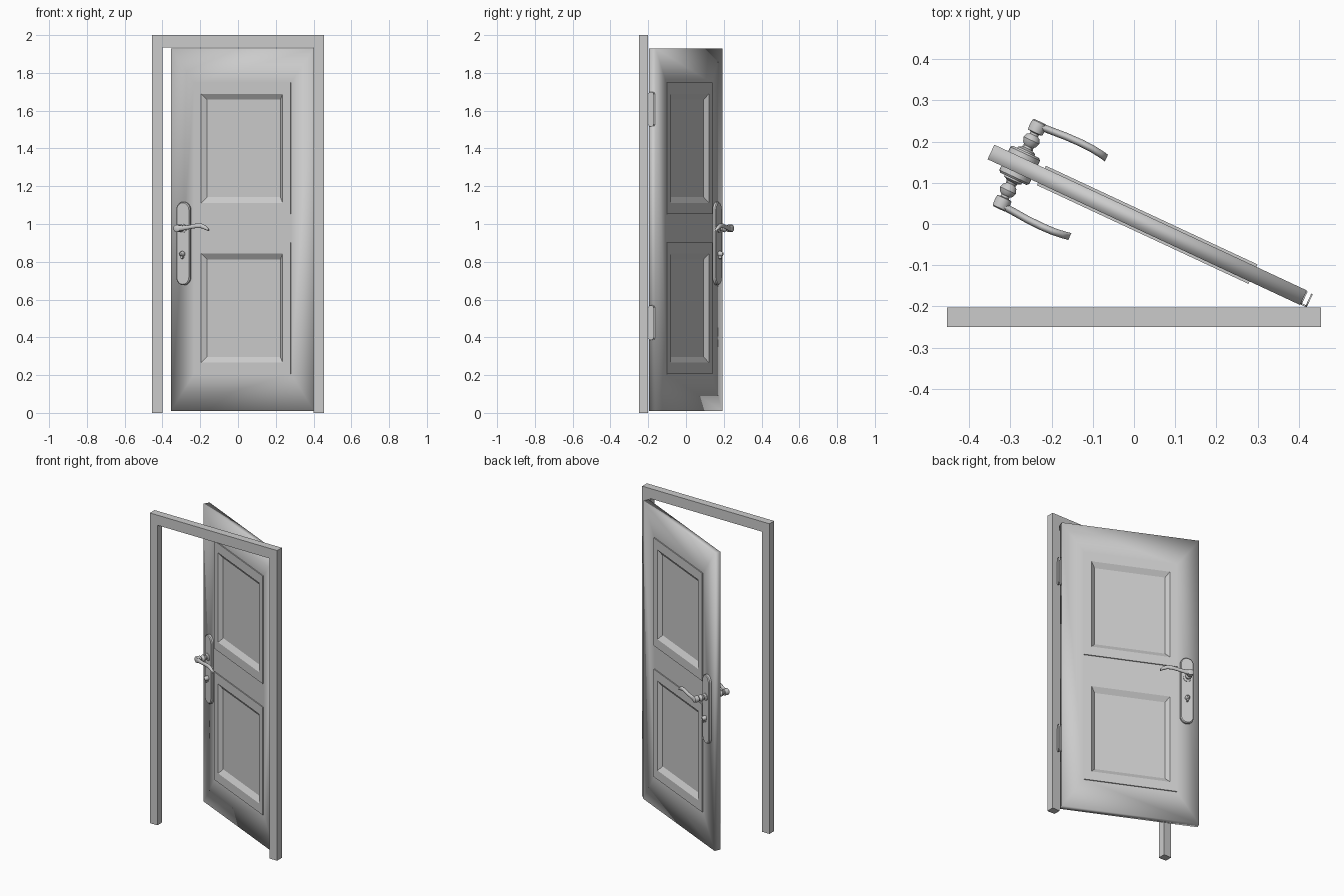
import bpy, bmesh, math
from mathutils import Matrix, Vector

cube = bpy.data.objects.get("Cube")
if cube:
    bpy.data.objects.remove(cube, do_unlink=True)

grey = bpy.data.materials.new("plain_grey")
grey.use_nodes = True
grey.diffuse_color = (0.6, 0.6, 0.6, 1)
grey.node_tree.nodes["Principled BSDF"].inputs["Base Color"].default_value = (0.6, 0.6, 0.6, 1)

# Placement of the open door leaf; its own x runs towards the hinges
OPEN = Matrix.Translation((0.032, -0.002, 0)) @ Matrix.Rotation(math.radians(-25), 4, 'Z')


def finish(name, bm, matrix=OPEN, smooth=None):
    bmesh.ops.recalc_face_normals(bm, faces=bm.faces)
    mesh = bpy.data.meshes.new(name)
    bm.to_mesh(mesh)
    bm.free()
    mesh.materials.append(grey)
    obj = bpy.data.objects.new(name, mesh)
    bpy.context.collection.objects.link(obj)
    obj.matrix_world = matrix
    if smooth:
        bpy.ops.object.select_all(action='DESELECT')
        obj.select_set(True)
        bpy.context.view_layer.objects.active = obj
        bpy.ops.object.shade_smooth_by_angle(angle=math.radians(smooth))
    return obj


def loft(name, rings, **options):
    """Closed solid through a list of equal-length rings."""
    bm = bmesh.new()
    loops = [[bm.verts.new(p) for p in ring] for ring in rings]
    for a, b in zip(loops, loops[1:]):
        for i in range(len(a)):
            j = (i + 1) % len(a)
            bm.faces.new((a[i], a[j], b[j], b[i]))
    bm.faces.new(loops[0])
    bm.faces.new(loops[-1])
    return finish(name, bm, **options)


def rect(half_x, z0, z1, y):
    return [(-half_x, y, z0), (half_x, y, z0), (half_x, y, z1), (-half_x, y, z1)]


def capsule(radius, z0, z1, steps=12):
    """Upright stadium outline as (across, z) pairs."""
    pts = []
    for cz, start in ((z1 - radius, 0), (z0 + radius, math.pi)):
        for i in range(steps + 1):
            a = start + math.pi * i / steps
            pts.append((radius * math.cos(a), cz + radius * math.sin(a)))
    return pts


def circle(n=24):
    return [(math.cos(2 * math.pi * i / n), math.sin(2 * math.pi * i / n)) for i in range(n)]


def lathe(name, profile, x, z, side):
    """Turned part about the door's thickness direction."""
    loft(name, [[(x + r * c, side * d, z + r * s) for c, s in circle()] for r, d in profile],
         smooth=40)


# Door frame: one upside-down U outline
outline = [(-0.454, 0), (-0.454, 2), (0.454, 2), (0.454, 0),
           (0.4, 0), (0.4, 1.935), (-0.4, 1.935), (-0.4, 0)]
loft("door_frame", [[(x, y, z) for x, z in outline] for y in (-0.25, -0.202)],
     matrix=Matrix.Identity(4))

# Door slab with two panel openings, softly shaded over its edges
HALF, THICK, BOTTOM, TOP = 0.418, 0.0195, 0.01, 1.93
PANEL = 0.283
PANELS = {"lower": (0.207, 0.902), "upper": (1.053, 1.748)}
bm = bmesh.new()
outer = []
for y in (-THICK, THICK):
    o = [bm.verts.new(p) for p in rect(HALF, BOTTOM, TOP, y)]
    lo = [bm.verts.new(p) for p in rect(PANEL, *PANELS["lower"], y)]
    up = [bm.verts.new(p) for p in rect(PANEL, *PANELS["upper"], y)]
    bm.faces.new((o[0], o[1], lo[1], lo[0]))
    bm.faces.new((lo[3], lo[2], up[1], up[0]))
    bm.faces.new((up[3], up[2], o[2], o[3]))
    bm.faces.new((o[1], o[2], up[2], up[1], lo[2], lo[1]))
    bm.faces.new((o[3], o[0], lo[0], lo[3], up[0], up[3]))
    outer.append(o)
for i in range(4):
    j = (i + 1) % 4
    bm.faces.new((outer[0][i], outer[0][j], outer[1][j], outer[1][i]))
finish("door_slab", bm, smooth=180)

# Raised trim with sloped recess, shared by both faces
for label, (z0, z1) in PANELS.items():
    steps = [(0.088, 0.006), (0.064, 0.026), (0, 0.026)]
    insets = [(i if i < 0.08 else 0.09, -y) for i, y in steps]
    insets = [(0.069, -0.005), (0.045, -0.026), (0, -0.026)]
    insets += [(i, -y) for i, y in reversed(insets)]
    loft(label + "_panel", [rect(PANEL - i, z0 + i * 1.3, z1 - i * 1.3, y) for i, y in insets])

# Handle sets on both faces
HX, HZ = -0.341, 0.977
SPINDLE = [(0.023, 0.034), (0.023, 0.04), (0.012, 0.045), (0.01, 0.05), (0.017, 0.056),
           (0.021, 0.067), (0.017, 0.077), (0.011, 0.081), (0.011, 0.086),
           (0.019, 0.088), (0.02, 0.1), (0.019, 0.114), (0.015, 0.117)]
LEVER = [(-0.345, 0.977, 0.106, 0.018), (-0.31, 0.978, 0.108, 0.013),
         (-0.27, 0.983, 0.111, 0.011), (-0.23, 0.99, 0.112, 0.012),
         (-0.2, 0.991, 0.111, 0.013), (-0.175, 0.981, 0.108, 0.012),
         (-0.158, 0.969, 0.105, 0.007)]
for label, side in (("front", -1), ("back", 1)):
    plate = capsule(0.04, 0.676, 1.117)
    rings = [[(HX + a * k, side * d, 0.8965 + (z - 0.8965) * (1 - (1 - k) * 0.18))
              for a, z in plate] for k, d in ((1, THICK), (1, 0.031), (0.88, 0.036))]
    loft(label + "_handle_plate", rings, smooth=25)
    lathe(label + "_handle_spindle", SPINDLE, HX, HZ, side)
    loft(label + "_handle_lever",
         [[(x, side * (y + 0.009 * c), z + r * s) for c, s in circle(16)]
          for x, z, y, r in LEVER], smooth=50)
    # Lock cylinder with its small tab
    lathe(label + "_lock", [(0.014, 0.034), (0.014, 0.045), (0.012, 0.055), (0.006, 0.06)],
          HX, 0.842, side)
    tab = capsule(0.006, 0.816, 0.845, 6)
    loft(label + "_lock_tab", [[(HX + a, side * d, z) for a, z in tab] for d in (0.034, 0.052)],
         smooth=40)

# Hinges: two rounded leaves joined along the front edge
for label, z0, z1 in (("lower", 0.385, 0.57), ("upper", 1.515, 1.7)):
    leaf = capsule(0.017, z0, z1, 8)
    for kind, x in (("door", 0.417), ("frame", 0.431)):
        loft(f"{label}_hinge_{kind}_leaf",
             [[(x + t, a, z) for a, z in leaf] for t in (0, 0.004)], smooth=40)
    loft(label + "_hinge_joint",
         [[(x, -0.018, z), (x, -0.014, z), (x, -0.014, z + 0.15), (x, -0.018, z + 0.15)]
          for x in (0.417, 0.435) for z in (z0 + 0.017,)])
